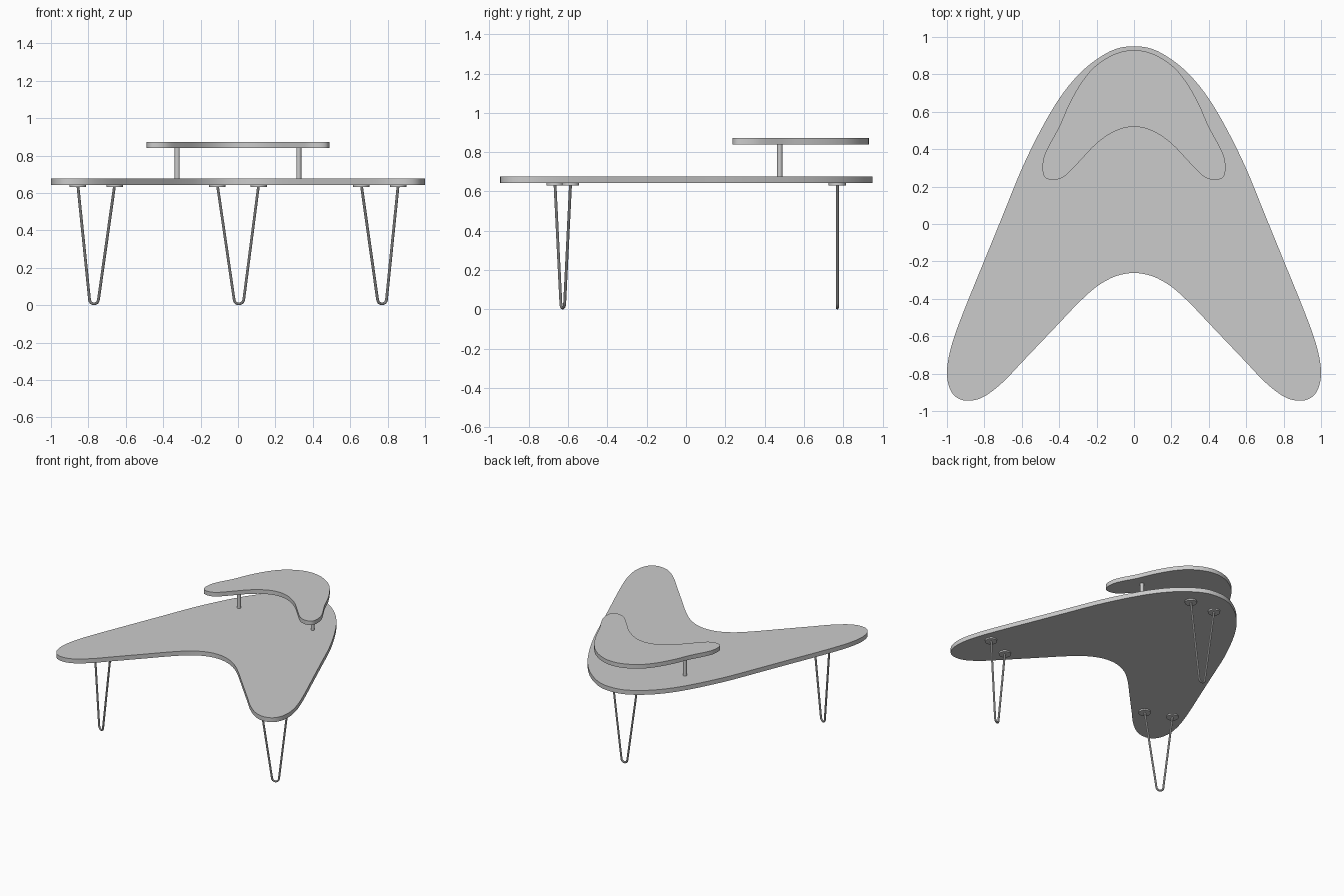
import bpy, bmesh, math
from mathutils import Vector

if "Cube" in bpy.data.objects:
    bpy.data.objects.remove(bpy.data.objects["Cube"])


def shade(ob):
    bpy.ops.object.select_all(action='DESELECT')
    ob.select_set(True)
    bpy.context.view_layer.objects.active = ob
    bpy.ops.object.shade_smooth_by_angle(angle=math.radians(35))


def smooth_loop(half, steps=4):
    """Mirror a half outline across x, then round it with a Catmull-Rom spline."""
    pts = [Vector(p) for p in half]
    pts += [Vector((-x, y)) for x, y in half[-2:0:-1]]
    n, out = len(pts), []
    for i in range(n):
        a, b, c, d = (pts[(i + k) % n] for k in (-1, 0, 1, 2))
        for s in range(steps):
            t = s / steps
            out.append(0.5 * (2 * b + (c - a) * t + (2 * a - 5 * b + 4 * c - d) * t * t
                              + (3 * b - a - 3 * c + d) * t ** 3))
    return out


def slab(name, half, z0, z1):
    bm = bmesh.new()
    face = bm.faces.new([bm.verts.new((p.x, p.y, z0)) for p in smooth_loop(half)])
    ext = bmesh.ops.extrude_face_region(bm, geom=[face], use_keep_orig=True)
    top = [v for v in ext['geom'] if isinstance(v, bmesh.types.BMVert)]
    bmesh.ops.translate(bm, vec=(0, 0, z1 - z0), verts=top)
    bmesh.ops.recalc_face_normals(bm, faces=bm.faces)
    me = bpy.data.meshes.new(name)
    bm.to_mesh(me)
    bm.free()
    ob = bpy.data.objects.new(name, me)
    bpy.context.collection.objects.link(ob)
    shade(ob)


def cylinder(name, x, y, z0, z1, r):
    bpy.ops.mesh.primitive_cylinder_add(vertices=24, radius=r, depth=z1 - z0,
                                        location=(x, y, (z0 + z1) / 2))
    bpy.context.object.name = name
    shade(bpy.context.object)


def hairpin(name, x, y, foot_x, half_w, angle):
    """Bent rod with a V shape and a round foot, plus two mounting pads."""
    u = Vector((math.cos(angle), math.sin(angle), 0))
    top, foot = Vector((x, y, 0)), Vector((foot_x, y, 0))
    r, bend = 0.0075, 0.026
    ends = [top - u * half_w, top + u * half_w]
    path = [ends[0] + Vector((0, 0, TOP_Z0))]
    for i in range(13):
        a = math.radians(187 + 166 * i / 12)
        path.append(foot + u * bend * math.cos(a)
                    + Vector((0, 0, r + bend + bend * math.sin(a))))
    path.append(ends[1] + Vector((0, 0, TOP_Z0)))
    cu = bpy.data.curves.new(name, 'CURVE')
    cu.dimensions = '3D'
    cu.bevel_depth = r
    cu.bevel_resolution = 3
    sp = cu.splines.new('POLY')
    sp.points.add(len(path) - 1)
    for p, co in zip(sp.points, path):
        p.co = (*co, 1)
    ob = bpy.data.objects.new(name, cu)
    bpy.context.collection.objects.link(ob)
    bpy.ops.object.select_all(action='DESELECT')
    ob.select_set(True)
    bpy.context.view_layer.objects.active = ob
    bpy.ops.object.convert(target='MESH')
    shade(bpy.context.object)
    for i, e in enumerate(ends):
        cylinder(f"{name}_pad_{i + 1}", e.x, e.y, TOP_Z0 - 0.011, TOP_Z0, 0.044)


TOP_Z0, TOP_Z1 = 0.642, 0.677

# Boomerang table top
slab("table_top", [
    (0, 0.95), (0.1, 0.935), (0.2, 0.88), (0.3, 0.795), (0.4, 0.67), (0.5, 0.5),
    (0.6, 0.295), (0.7, 0.05), (0.8, -0.195), (0.9, -0.44), (0.96, -0.6),
    (0.99, -0.71), (1, -0.8), (0.985, -0.88), (0.945, -0.93), (0.88, -0.945),
    (0.8, -0.922), (0.7, -0.845), (0.6, -0.74), (0.5, -0.635), (0.4, -0.53),
    (0.3, -0.425), (0.2, -0.335), (0.1, -0.28), (0, -0.262)], TOP_Z0, TOP_Z1)

# Small raised shelf
slab("upper_shelf", [
    (0, 0.93), (0.1, 0.91), (0.2, 0.85), (0.275, 0.765), (0.345, 0.645),
    (0.4, 0.52), (0.46, 0.41), (0.485, 0.345), (0.488, 0.28), (0.47, 0.245),
    (0.425, 0.236), (0.37, 0.256), (0.3, 0.325), (0.2, 0.43), (0.1, 0.497),
    (0, 0.52)], 0.84, 0.873)

# Shelf posts
for side, s in (("left", -1), ("right", 1)):
    cylinder(f"shelf_post_{side}", s * 0.325, 0.477, TOP_Z1, 0.84, 0.0135)

# Hairpin legs
for side, s in (("left", -1), ("right", 1)):
    hairpin(f"front_leg_{side}", s * 0.758, -0.627, s * 0.77, 0.106, s * math.radians(22))
hairpin("back_leg", 0, 0.77, 0.005, 0.11, 0)
